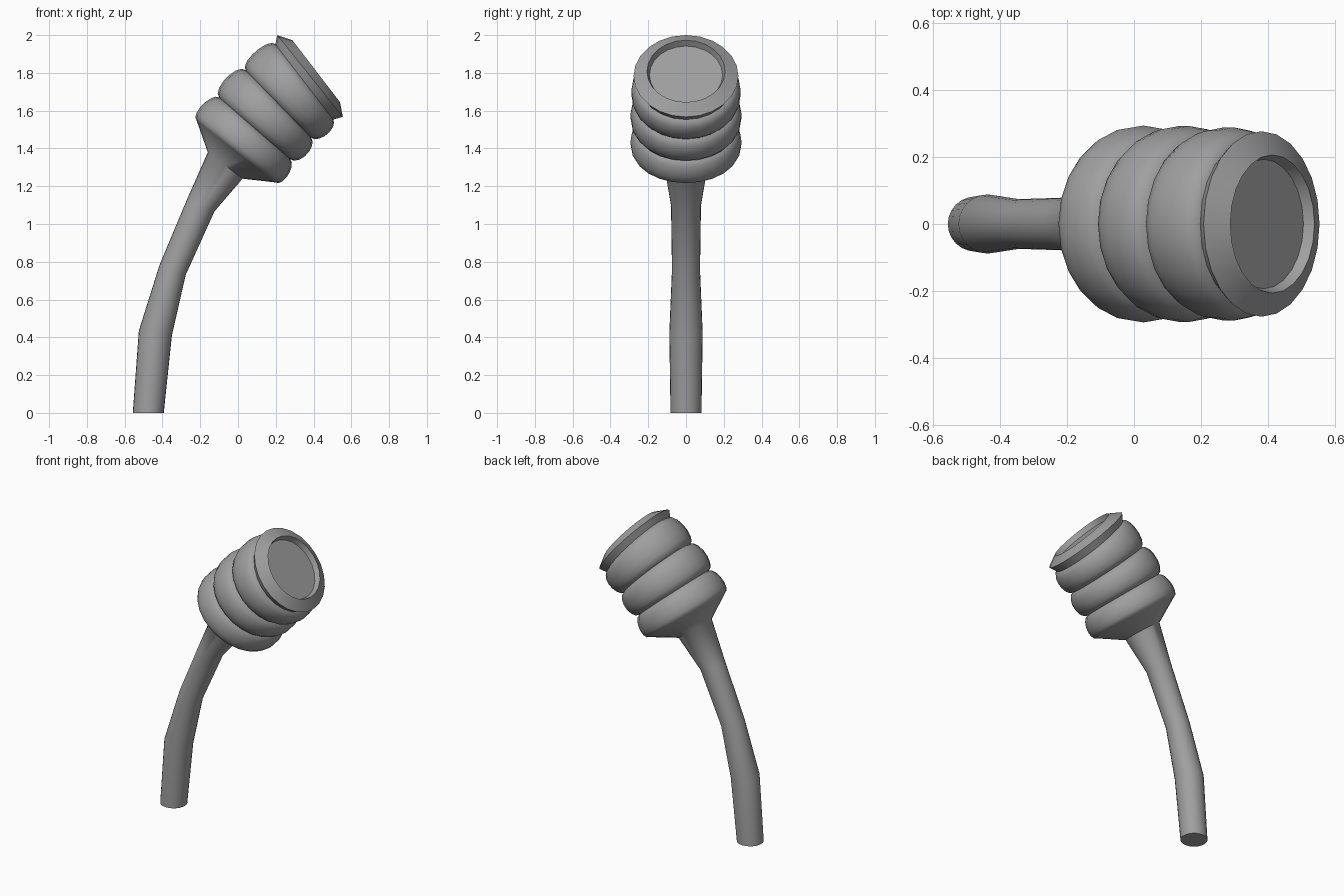
import bpy, bmesh, math
from mathutils import Vector

SIDES = 24

# Remove the default object
cube = bpy.data.objects.get("Cube")
if cube:
    bpy.data.objects.remove(cube, do_unlink=True)

# Single plain colour
grey = bpy.data.materials.new("plain_grey")
grey.use_nodes = True
colour = (0.35, 0.35, 0.35, 1)
grey.diffuse_color = colour
grey.node_tree.nodes["Principled BSDF"].inputs["Base Color"].default_value = colour


def ring(left_x, left_z, right_x, right_z):
    """A tilted circle given by the two ends of its diameter."""
    return Vector((left_x, 0, left_z)), Vector((right_x, 0, right_z))


def lobe(start, end, bulge, steps=7):
    """Rings of a rounded swelling between two grooves."""
    rings = []
    for i in range(1, steps):
        angle = math.pi * i / steps
        t = (1 - math.cos(angle)) / 2
        left, right = (a.lerp(b, t) for a, b in zip(start, end))
        push = (right - left).normalized() * bulge * math.sin(angle)
        rings.append((left - push, right + push))
    return rings


def skin(name, rings, cap_start=False, fan_end=False):
    """Bridge successive rings into one smooth tube."""
    bm = bmesh.new()
    loops = []
    for left, right in rings:
        centre, across = (left + right) / 2, (right - left) / 2
        side = Vector((0, across.length, 0))
        loops.append([bm.verts.new(centre + across * math.cos(a) + side * math.sin(a))
                      for a in (math.tau * i / SIDES for i in range(SIDES))])
    for low, high in zip(loops, loops[1:]):
        for i in range(SIDES):
            j = (i + 1) % SIDES
            bm.faces.new((low[i], low[j], high[j], high[i]))
    if cap_start:
        bm.faces.new(loops[0][::-1])
    if fan_end:
        hub = bm.verts.new(sum(rings[-1], Vector()) / 2)
        for i in range(SIDES):
            bm.faces.new((loops[-1][i], loops[-1][(i + 1) % SIDES], hub))
    mesh = bpy.data.meshes.new(name)
    bm.to_mesh(mesh)
    bm.free()
    mesh.materials.append(grey)
    obj = bpy.data.objects.new(name, mesh)
    bpy.context.collection.objects.link(obj)
    bpy.ops.object.select_all(action='DESELECT')
    obj.select_set(True)
    bpy.context.view_layer.objects.active = obj
    bpy.ops.object.shade_smooth_by_angle(angle=math.radians(50))
    return obj


# Curved stem, from the foot to the neck
stem = [
    ring(-0.557, 0, -0.393, 0),
    ring(-0.525, 0.435, -0.35, 0.41),
    ring(-0.415, 0.785, -0.277, 0.73),
    ring(-0.27, 1.13, -0.125, 1.066),
    ring(-0.16, 1.38, 0.024, 1.24),
]

# Grooves between the swellings of the head
grooves = [
    ring(-0.22, 1.55, 0.2, 1.22),
    ring(-0.1, 1.67, 0.277, 1.342),
    ring(0.04, 1.815, 0.387, 1.457),
    ring(0.198, 1.952, 0.504, 1.553),
]
head = [grooves[0]]
for start, end, bulge in zip(grooves, grooves[1:], (0.035, 0.045, 0.04)):
    head += lobe(start, end, bulge) + [end]

# Flared lip around the mouth
lip_outer = ring(0.208, 2, 0.555, 1.567)
lip_inner = ring(0.288, 1.973, 0.54, 1.645)
skin("stem_and_ribbed_head", stem + head + [lip_outer, lip_inner], cap_start=True)

# Shallow recess closing the mouth
recess_floor = ring(0.268, 1.942, 0.507, 1.637)
skin("mouth_recess", [lip_inner, recess_floor], fan_end=True)
